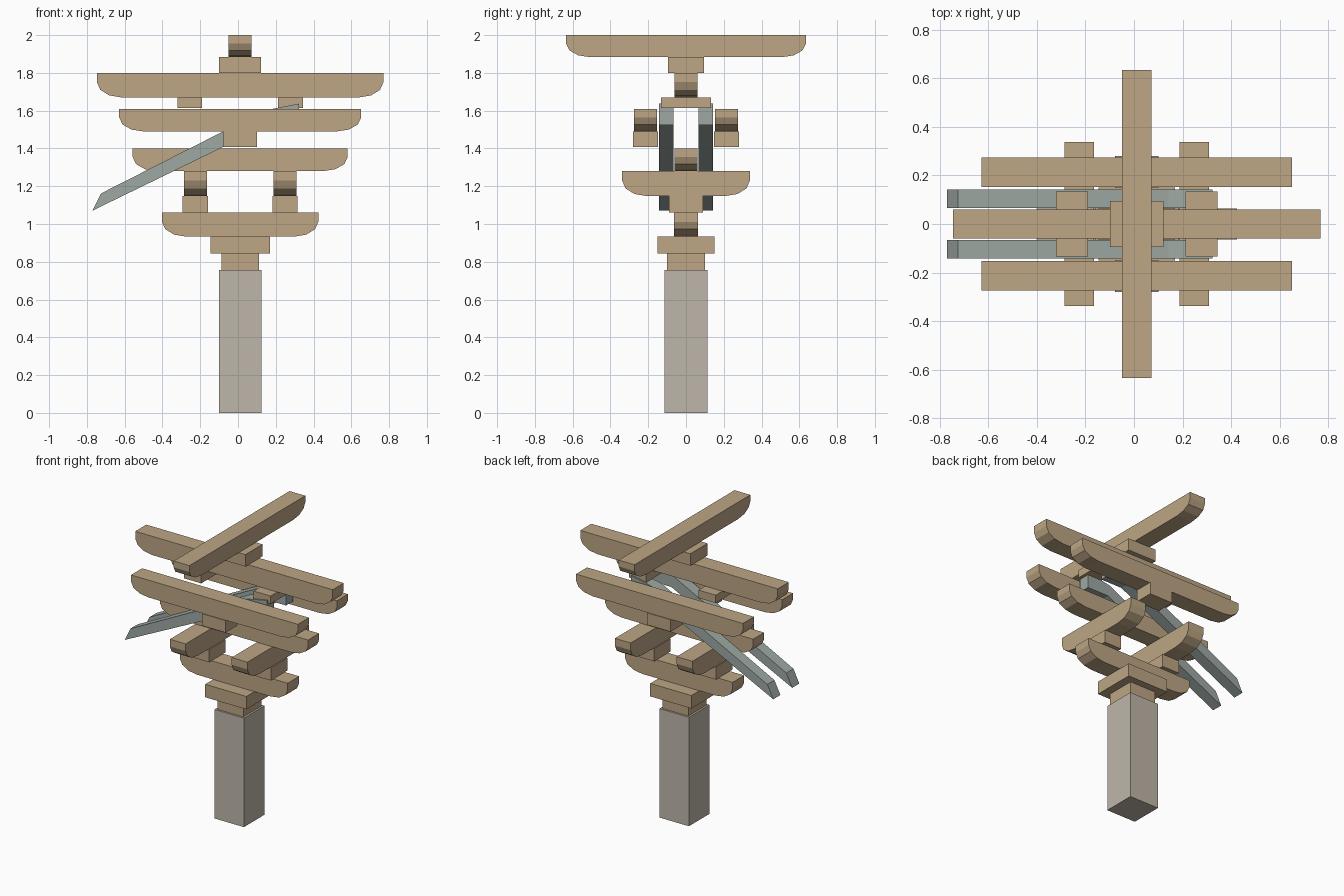
import bpy, math

if "Cube" in bpy.data.objects:
    bpy.data.objects.remove(bpy.data.objects["Cube"])

CX = 0.0115  # bracket axis: the slanted levers shift it off centre


def material(name, rgb):
    m = bpy.data.materials.new(name)
    m.diffuse_color = (*rgb, 1)
    m.use_nodes = True
    m.node_tree.nodes["Principled BSDF"].inputs["Base Color"].default_value = m.diffuse_color
    return m


WOOD = material("tan wood", (0.51, 0.38, 0.235))
STONE = material("pale column", (0.52, 0.47, 0.40))
LEVER = material("grey blue wood", (0.342, 0.393, 0.367))


def extrude(name, profile, half, mat, place):
    """Prism from a 2D (along, z) profile; place(along, across, z) gives the 3D point."""
    n = len(profile)
    verts = [place(a, s * half, z) for s in (-1, 1) for a, z in profile]
    faces = [tuple(range(n)), tuple(range(2 * n - 1, n - 1, -1))]
    faces += [(i, i + n, (i + 1) % n + n, (i + 1) % n) for i in range(n)]
    mesh = bpy.data.meshes.new(name)
    mesh.from_pydata(verts, [], faces)
    mesh.materials.append(mat)
    obj = bpy.data.objects.new(name, mesh)
    bpy.context.collection.objects.link(obj)
    # consistent outward normals
    import bmesh
    bm = bmesh.new()
    bm.from_mesh(mesh)
    bmesh.ops.recalc_face_normals(bm, faces=bm.faces)
    bm.to_mesh(mesh)
    bm.free()
    return obj


def block(name, hx, hy, z0, z1, x=0, y=0, mat=WOOD):
    prof = [(-hx, z0), (hx, z0), (hx, z1), (-hx, z1)]
    extrude(name, prof, hy, mat, lambda a, c, z: (CX + x + a, y + c, z))


def arm(name, half_len, z0, z1, axis, offset=0, half_width=0.0605):
    """Bracket arm: flat top, both lower ends rounded in three facets."""
    rx, rz = 0.13, (z1 - z0) * 0.62
    end = [(half_len - rx * (1 - math.cos(t)), z0 + rz * (1 - math.sin(t)))
           for t in (math.radians(d) for d in (90, 60, 30, 0))]
    right = end + [(half_len, z1)]
    prof = right + [(-a, z) for a, z in reversed(right)]
    if axis == "x":
        place = lambda a, c, z: (CX + a, offset + c, z)
    else:
        place = lambda a, c, z: (CX + offset + c, a, z)
    extrude(name, prof, half_width, WOOD, place)


# Column and its capital
block("column", 0.113, 0.113, 0, 0.756, mat=STONE)
block("capital_neck", 0.10, 0.10, 0.756, 0.843)
block("capital_block", 0.158, 0.15, 0.843, 0.933)

# Central arms and beams, bottom to top
arm("lowest_arm", 0.414, 0.933, 1.06, "x", half_width=0.063)
arm("middle_arm", 0.569, 1.28, 1.40, "x")
arm("long_beam", 0.758, 1.67, 1.80, "x")
block("beam_block", 0.111, 0.094, 1.80, 1.883)
arm("top_cross_beam", 0.635, 1.883, 2.0, "y")

# Slanted lever outline: cut nose, long slope, flatter tail
lever = [(-0.77, 1.071), (0.159, 1.523), (0.323, 1.523), (0.323, 1.637),
         (0.143, 1.602), (-0.077, 1.491), (-0.725, 1.162)]

# Paired parts
for s, lr, fb in ((-1, "left", "front"), (1, "right", "back")):
    block(lr + "_lower_block", 0.067, 0.091, 1.06, 1.148, x=s * 0.237)
    arm(lr + "_cross_arm", 0.338, 1.148, 1.28, "y", s * 0.237)
    block(fb + "_side_block", 0.09, 0.066, 1.407, 1.49, y=s * 0.214)
    arm(fb + "_side_arm", 0.6405, 1.49, 1.61, "x", s * 0.214)
    block(lr + "_upper_block", 0.066, 0.133, 1.615, 1.67, x=s * 0.267)
    extrude(fb + "_lever", lever, 0.039, LEVER,
            lambda a, c, z, s=s: (a, s * 0.104 + c, z))
